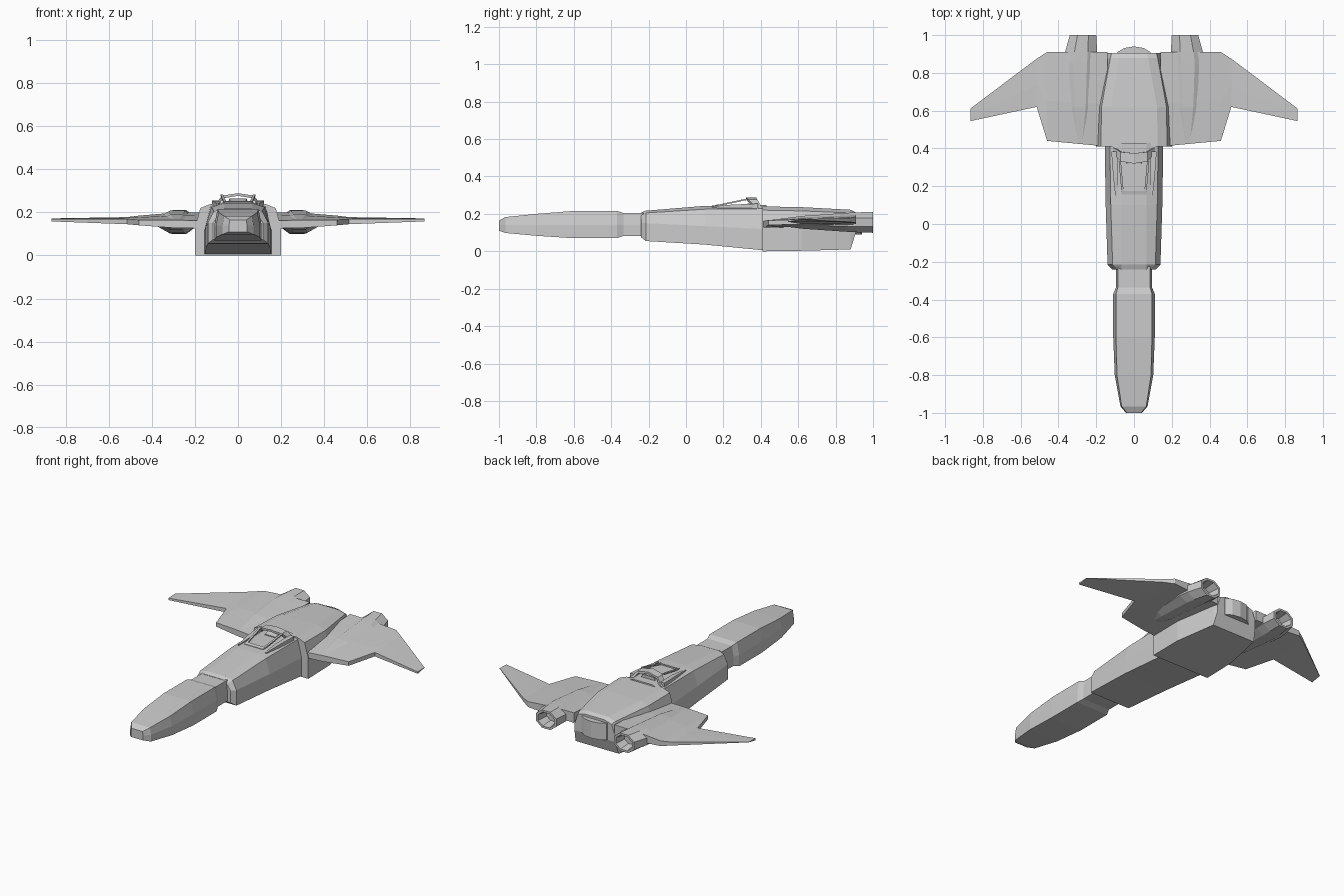
import bpy, bmesh
from math import cos, sin, pi

if "Cube" in bpy.data.objects:
    bpy.data.objects.remove(bpy.data.objects["Cube"])


def loft(name, rings, mirror=False, caps=True):
    """Skin a list of equal-length closed rings into one flat-shaded object."""
    bm = bmesh.new()
    vs = [[bm.verts.new(p) for p in r] for r in rings]
    n = len(rings[0])
    for a, b in zip(vs, vs[1:]):
        for i in range(n):
            j = (i + 1) % n
            bm.faces.new((a[i], a[j], b[j], b[i]))
    if caps:
        bm.faces.new(vs[0][::-1])
        bm.faces.new(vs[-1])
    if mirror:
        geo = bmesh.ops.duplicate(bm, geom=bm.verts[:] + bm.edges[:] + bm.faces[:])["geom"]
        for v in geo:
            if isinstance(v, bmesh.types.BMVert):
                v.co.x *= -1
    bmesh.ops.recalc_face_normals(bm, faces=bm.faces[:])
    me = bpy.data.meshes.new(name)
    bm.to_mesh(me)
    bm.free()
    ob = bpy.data.objects.new(name, me)
    bpy.context.collection.objects.link(ob)
    return ob


def hull(y, *half):
    """Symmetric cross-section at y from right-hand (x, z) points, bottom to top."""
    return [(x, y, z) for x, z in half] + [(-x, y, z) for x, z in reversed(half)]


# Nose and neck: y, bottom half width, top half width, bottom z, top z
nose = [(-1.0, .042, .038, .11, .165), (-.965, .072, .065, .098, .183),
        (-.8, .102, .09, .083, .2), (-.6, .11, .095, .07, .216),
        (-.37, .11, .095, .07, .216), (-.335, .095, .085, .082, .205),
        (-.2, .095, .085, .082, .205)]
loft("nose", [hull(y, (wb, zb), (wb, .14), (wt, zt)) for y, wb, wt, zb, zt in nose])

# Forward fuselage: y, half width, bottom z, shoulder z, crown z
body = [(-.24, .115, .075, .19, .207), (-.215, .14, .055, .205, .217),
        (.1, .15, .036, .225, .243), (.43, .155, .004, .228, .248)]
loft("forward_fuselage", [hull(y, (w, zb), (w, .15 - .05 * (y + .2)), (w - .027, zs), (.065, zc))
                          for y, w, zb, zs, zc in body])

# Aft fuselage, tapering to the tail
aft = [(.41, .2, 0, .175, .22, .24), (.62, .198, .003, .172, .216, .236),
       (.88, .15, .01, .125, .205, .222), (.905, .14, .09, .118, .195, .21)]
loft("aft_fuselage", [hull(y, (w, zb), (w, .13), (wt, zs), (wt - .05, zt))
                      for y, w, zb, wt, zs, zt in aft])

# Rounded tail bulge
loft("tail_bulge", [[(.1 * cos(a * pi / 6), .88 + .06 * sin(a * pi / 6), z) for a in range(7)]
                    for z in (.09, .195)])

# Wings: x, leading y, trailing y, bottom z, leading top z, trailing top z
wing = [(.14, .41, .91, .125, .16, .2), (.3, .425, .91, .128, .165, .198),
        (.46, .44, .91, .14, .165, .185), (.515, .62, .875, .145, .17, .178),
        (.865, .545, .612, .158, .17, .172)]
loft("wings", [[(x, a, zb), (x, a, zl), (x, a + (b - a) * .45, zl * .4 + zt * .6),
                (x, b, zt), (x, b, zb + .012)]
               for x, a, b, zb, zl, zt in wing], mirror=True)

# Engine pods with recessed nozzles: y, centre x, x radius, z radius
pod = [(.45, .285, .03, .012), (.62, .285, .07, .034), (.85, .285, .088, .05),
       (.91, .28, .085, .053), (1.0, .27, .07, .056), (1.0, .27, .056, .044),
       (.93, .27, .045, .034)]
loft("engine_pods", [[(cx + rx * cos(k * pi / 4 + pi / 8) / cos(pi / 8), y,
                       .155 + rz * sin(k * pi / 4 + pi / 8) / cos(pi / 8)) for k in range(8)]
                     for y, cx, rx, rz in pod], mirror=True)

# Canopy hoop: leaning arch behind the open windscreen
arch = [(-.11, .235), (-.072, .278), (0, .289), (.072, .278), (.11, .235)]
rings = []
for x, z in arch:
    t = (z - .235) / .054
    y0, y1 = .375 - .055 * t, .405 - .03 * t
    rings.append([(x, y0, z), (x, y1, z), (x * .9, y1, z - .012), (x * .9, y0, z - .012)])
loft("canopy_hoop", rings)

# Windscreen bars from the nose deck up to the hoop
loft("canopy_bars", [[(x + dx, y, z + dz) for dx, dz in ((-.006, 0), (.006, 0), (.006, .008), (-.006, .008))]
                     for x, y, z in ((.06, .165, .24), (.075, .33, .275))], mirror=True)
loft("windscreen_sill", [[(x, y, z) for y, z in ((.155, .24), (.175, .24), (.175, .252), (.155, .247))]
                         for x in (-.065, .065)])

# Cockpit side rails
loft("cockpit_rails", [[(x, y, .22), (x + w, y, .22), (x + w, y, z), (x, y, z)]
                       for x, y, w, z in ((.09, .14, .008, .24), (.085, .25, .025, .25),
                                          (.09, .385, .03, .255))], mirror=True)

# Seat headrest inside the cockpit
loft("seat", [hull(y, (w, .235), (w * .8, z)) for y, w, z in ((.32, .045, .252), (.375, .05, .265))])
